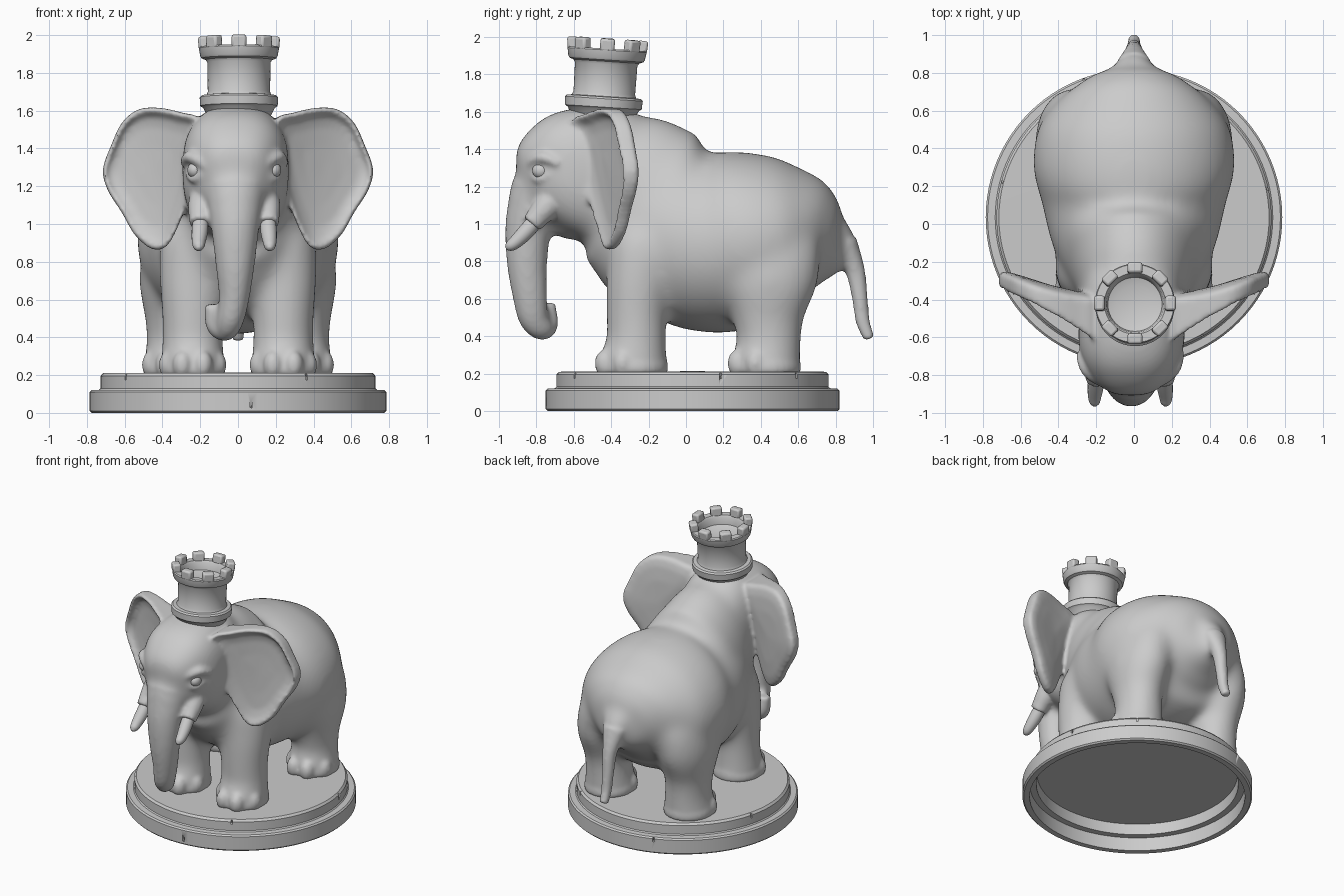
import bpy, bmesh
from math import sin, cos, pi, radians, copysign
from mathutils import Vector, Matrix

if "Cube" in bpy.data.objects:
    bpy.data.objects.remove(bpy.data.objects["Cube"])


def catmull(pts, n, closed=False):
    """Smooth a coarse list of number tuples."""
    p = [Vector(q) for q in pts]
    m, out = len(p), []
    get = (lambda i: p[i % m]) if closed else (lambda i: p[max(0, min(m - 1, i))])
    for i in range(m if closed else m - 1):
        a, b, c, d = (get(i + k) for k in (-1, 0, 1, 2))
        for j in range(n):
            t = j / n
            out.append(0.5 * (2 * b + (c - a) * t + (2 * a - 5 * b + 4 * c - d) * t * t
                              + (3 * b - a - 3 * c + d) * t ** 3))
    return out if closed else out + [p[-1]]


def skin(bm, rings, caps=True):
    """Bridge equal-length rings of points into a surface."""
    vs = [[bm.verts.new(c) for c in r] for r in rings]
    k = len(vs[0])
    for a, b in zip(vs, vs[1:]):
        for i in range(k):
            bm.faces.new((a[i], a[(i + 1) % k], b[(i + 1) % k], b[i]))
    if caps:
        bm.faces.new(vs[0][::-1])
        bm.faces.new(vs[-1])


def tube(bm, pts, power=2.0, seg=28, n=5, grow=1.0):
    """Loft ellipses along a path; each point is x, y, z, half width, half depth."""
    path = catmull(pts, n)
    co = [Vector(p[:3]) for p in path]
    rings = []
    for i, p in enumerate(path):
        t = (co[min(i + 1, len(co) - 1)] - co[max(i - 1, 0)]).normalized()
        side = (Vector((1, 0, 0)) - t * t.x).normalized()
        up = t.cross(side)
        ring = []
        for k in range(seg):
            a = 2 * pi * k / seg
            c, s = (copysign(abs(v) ** (2 / power), v) for v in (cos(a), sin(a)))
            ring.append(co[i] + (side * c * p[3] + up * s * p[4]) * grow)
        rings.append(ring)
    skin(bm, rings)


def blob(bm, loc, size):
    m = Matrix.Translation(loc) @ Matrix.Diagonal((*size, 1))
    bmesh.ops.create_uvsphere(bm, u_segments=24, v_segments=14, radius=1, matrix=m)


def lathe(bm, profile, seg=96):
    skin(bm, [[(r * cos(2 * pi * k / seg), r * sin(2 * pi * k / seg), z)
               for k in range(seg)] for r, z in profile], caps=False)
    bmesh.ops.remove_doubles(bm, verts=bm.verts, dist=1e-5)


def finish(bm, name, matrix=None, angle=35):
    bmesh.ops.recalc_face_normals(bm, faces=bm.faces)
    me = bpy.data.meshes.new(name)
    bm.to_mesh(me)
    bm.free()
    ob = bpy.data.objects.new(name, me)
    bpy.context.collection.objects.link(ob)
    if matrix:
        ob.matrix_world = matrix
    bpy.ops.object.select_all(action='DESELECT')
    ob.select_set(True)
    bpy.context.view_layer.objects.active = ob
    bpy.ops.object.shade_smooth_by_angle(angle=radians(angle))
    return ob


def fuse(ob, voxel, iterations):
    """Weld overlapping volumes into one skin and soften the joins."""
    m = ob.modifiers.new("fuse", 'REMESH')
    m.mode, m.voxel_size, m.use_smooth_shade = 'VOXEL', voxel, True
    m = ob.modifiers.new("soften", 'SMOOTH')
    m.factor, m.iterations = 0.5, iterations
    for name in ("fuse", "soften"):
        bpy.ops.object.modifier_apply(modifier=name)


# Hollow stepped plinth, lightly chipped around its rims
CENTRE = Matrix.Translation((0, 0.035, 0))
bm = bmesh.new()
for ang, r, z in [(12, .735, .21), (50, .735, .21), (110, .79, .12), (165, .735, .21),
                  (215, .735, .21), (275, .79, .06), (300, .735, .21)]:
    m = Matrix.Rotation(radians(ang), 4, 'Z') @ Matrix.Translation((r, 0, z)) @ Matrix.Rotation(.5, 4, 'Y')
    bmesh.ops.create_cube(bm, size=1, matrix=m @ Matrix.Diagonal((.022, .012, .08, 1)))
chips = finish(bm, "rim_chip_cutter", CENTRE)
chips.hide_render = True
bm = bmesh.new()
lathe(bm, [(0, .18), (.685, .18), (.69, .10), (.735, .10), (.735, 0), (.775, 0), (.785, .01),
           (.785, .11), (.775, .12), (.735, .122), (.728, .13), (.728, .195), (.715, .21), (0, .213)])
plinth = finish(bm, "plinth", CENTRE)
cut = plinth.modifiers.new("chips", 'BOOLEAN')
cut.operation, cut.object = 'DIFFERENCE', chips
bpy.ops.object.modifier_apply(modifier="chips")
bpy.data.objects.remove(chips)

TRUNK = [(-.015, -.66, 1.35, .17, .12), (-.015, -.79, 1.19, .165, .145), (-.015, -.84, 1.0, .13, .125),
         (-.015, -.85, .8, .105, .108), (-.02, -.835, .62, .082, .092), (-.04, -.815, .5, .072, .08),
         (-.07, -.77, .445, .062, .066), (-.12, -.74, .47, .052, .056), (-.135, -.745, .575, .042, .047)]
TAIL = [(0, .62, 1.05, .18, .10), (0, .76, 1.0, .14, .085), (0, .85, .9, .09, .066), (0, .905, .75, .052, .052),
        (0, .93, .6, .042, .042), (0, .945, .48, .037, .038), (0, .98, .385, .032, .03)]

# Main masses, fused and strongly softened: torso, neck, head, legs, trunk, tail
bm = bmesh.new()
tube(bm, [(0, -.45, 1.05, .22, .23), (0, -.3, 1.0, .34, .38), (0, -.1, .95, .435, .44),
          (0, .1, .90, .485, .478), (0, .3, .91, .535, .478), (0, .5, .92, .51, .435),
          (0, .62, .92, .43, .36), (0, .72, .90, .31, .28), (0, .8, .88, .18, .17),
          (0, .85, .88, .05, .06)], seg=40)
tube(bm, [(0, .2, .93, .42, .43), (0, 0, 1.0, .42, .385), (0, -.1, 1.05, .39, .405), (0, -.2, 1.11, .35, .46),
          (0, -.3, 1.19, .31, .42), (0, -.42, 1.25, .27, .36)], seg=40)
tube(bm, [(-.01, -.28, 1.25, .25, .345), (-.01, -.38, 1.255, .275, .375), (-.01, -.5, 1.275, .28, .36),
          (-.015, -.65, 1.285, .28, .325), (-.015, -.77, 1.275, .235, .265), (-.015, -.84, 1.265, .18, .19),
          (-.015, -.885, 1.25, .1, .08)], power=2.6, seg=40)
blob(bm, (-.02, -.62, 1.02), (.13, .11, .11))
tube(bm, TRUNK)
tube(bm, TAIL)
for s in (-1, 1):
    tube(bm, [(s * .24, -.28, .19, .165, .18), (s * .24, -.28, .27, .165, .18), (s * .24, -.265, .36, .155, .155),
              (s * .24, -.265, .5, .155, .155), (s * .235, -.25, .7, .175, .17), (s * .22, -.21, .9, .18, .2),
              (s * .2, -.18, 1.05, .1, .12)], grow=1.05)
    tube(bm, [(s * .33, .43, .19, .165, .18), (s * .33, .43, .27, .165, .18), (s * .33, .445, .36, .148, .165),
              (s * .335, .44, .5, .15, .185), (s * .335, .44, .7, .18, .26), (s * .3, .42, .9, .17, .27),
              (s * .25, .4, 1.05, .1, .15)], grow=1.05)
body = finish(bm, "elephant_body")
fuse(body, 0.02, 40)

# Finer parts added to the body and fused again
bm = bmesh.new()
bm.from_mesh(body.data)
bpy.data.objects.remove(body)
tube(bm, TRUNK[1:])
tube(bm, TAIL[2:])
EDGE = catmull([(.2, 1.55), (.3, 1.59), (.42, 1.615), (.53, 1.605), (.615, 1.535), (.67, 1.42), (.715, 1.29),
                (.69, 1.18), (.615, 1.06), (.545, .94), (.45, .865), (.37, .89), (.3, 1.03), (.25, 1.18),
                (.21, 1.37)], 5, closed=True)
LAYERS = [(.05, .005), (.4, .005), (.7, 0), (.85, -.015), (.95, -.035), (1, -.022),
          (1, .015), (.95, .035), (.8, .05), (.5, .06), (.05, .065)]
for s in (-1, 1):
    # foot pads and toes
    for x, y in ((.24, -.28), (.33, .43)):
        tube(bm, [(s * x, y, .2, .17, .18), (s * x, y, .24, .175, .185), (s * x, y, .29, .16, .175)])
        for ang in (-160, -114, -66, -20):
            a = radians(ang)
            blob(bm, (s * x + .135 * cos(a), y + .165 * sin(a), .255), (.052, .058, .075))
    # brow, lower eyelid and tusk socket
    h = lambda x, y, z, r: (s * x - .02, y, z, r, r)
    tube(bm, [h(.13, -.85, 1.29, .02), h(.185, -.815, 1.335, .032), h(.24, -.76, 1.355, .032),
              h(.27, -.68, 1.32, .02)], seg=14)
    tube(bm, [h(.17, -.825, 1.265, .018), h(.215, -.79, 1.237, .02), h(.245, -.72, 1.265, .018)], seg=14)
    tube(bm, [h(.13, -.66, 1.2, .09), h(.17, -.74, 1.1, .075), h(.18, -.8, 1.03, .06),
              h(.182, -.825, 1.0, .058)], seg=20)
    # cupped ear with a rolled upper rim and thick root
    rings = []
    for i, (f, dy) in enumerate(LAYERS):
        ring = []
        for p in EDGE:
            x, z = .45 + (p.x - .45) * f, 1.27 + (p.y - 1.27) * f
            high = max(0, min(1, (z - .95) / .5))
            root = (max(0, .62 - x) / .37) ** 2 * high
            roll = -.03 * high if 3 < i < 6 else 0
            y = -.49 + .42 * (x - .22) + dy + roll + root * (-.05 if i < 6 else .06)
            ring.append((s * x, y, z))
        rings.append(ring)
    skin(bm, rings)
finish(bm, "elephant")
fuse(bpy.context.object, 0.013, 7)

# Tusks and eyes
for s, label in ((-1, "left"), (1, "right")):
    bm = bmesh.new()
    tube(bm, [(s * x - .02, y, z, r, r) for x, y, z, r in
              [(.175, -.77, 1.06, .04), (.182, -.85, .965, .043), (.188, -.91, .905, .036),
               (.188, -.945, .88, .027), (.187, -.962, .87, .01)]], seg=20)
    finish(bm, "tusk_" + label, angle=60)
    bm = bmesh.new()
    blob(bm, (s * .208 - .02, -.775, 1.285), (.04, .047, .043))
    finish(bm, "eye_" + label)

# Castle tower on the head, leaning slightly back
TOWER = Matrix.Translation((.005, -.443, 1.605)) @ Matrix.Rotation(-.065, 4, 'X')
bm = bmesh.new()
lathe(bm, [(0, -.05), (.16, -.05), (.19, .01), (.205, .02), (.208, .065), (.198, .075), (.172, .078),
           (.165, .095), (.167, .25), (.177, .265), (.198, .273), (.205, .285), (.212, .325), (.207, .333),
           (.162, .333), (.152, .32), (.143, .27), (.1, .255), (0, .25)], seg=64)
finish(bm, "tower", TOWER)
bm = bmesh.new()
for k in range(8):
    m = Matrix.Rotation(k * pi / 4, 4, 'Z') @ Matrix.Translation((.187, 0, .353)) @ Matrix.Rotation(.08, 4, 'Y')
    bmesh.ops.create_cube(bm, size=1, matrix=m @ Matrix.Diagonal((.056, .078, .068, 1)))
merlons = finish(bm, "tower_battlements", TOWER)
bevel = merlons.modifiers.new("bevel", 'BEVEL')
bevel.width, bevel.segments = .012, 2
